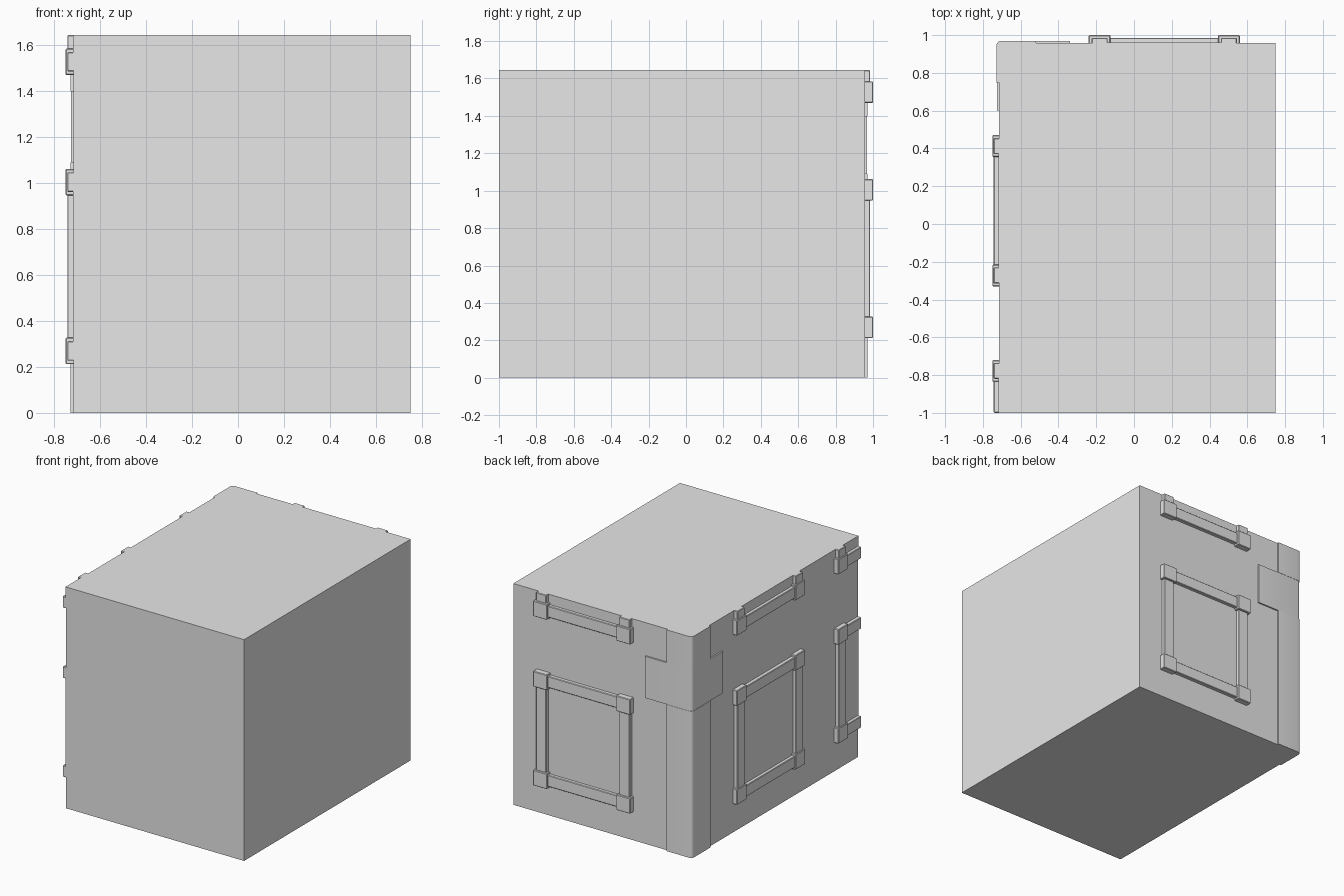
import bpy
import bmesh
from mathutils import Matrix, Vector

if "Cube" in bpy.data.objects:
    bpy.data.objects.remove(bpy.data.objects["Cube"], do_unlink=True)

stone = bpy.data.materials.new("stone_grey")
stone.use_nodes = True
grey = (0.8, 0.8, 0.8, 1)
stone.diffuse_color = grey
stone.node_tree.nodes["Principled BSDF"].inputs["Base Color"].default_value = grey

TOP = 1.645
WALL_X, WALL_Y = -0.715, 0.957
FRONT, LEFT = -1.0, 0.75


def build(name, boxes, bevel=0.0, segments=1):
    """Join axis-aligned boxes, each given as low and high corner."""
    bm = bmesh.new()
    for low, high in boxes:
        low, high = Vector(low), Vector(high)
        size = high - low
        if min(size) <= 0:
            continue
        place = Matrix.Translation((low + high) / 2) @ Matrix.Diagonal((*size, 1))
        bmesh.ops.create_cube(bm, size=1, matrix=place)
    mesh = bpy.data.meshes.new(name)
    bm.to_mesh(mesh)
    bm.free()
    mesh.materials.append(stone)
    obj = bpy.data.objects.new(name, mesh)
    bpy.context.collection.objects.link(obj)
    if bevel:
        mod = obj.modifiers.new("soft_edges", "BEVEL")
        mod.width = bevel
        mod.segments = segments
    return obj


def wall_box(side, u0, u1, z0, z1, depth):
    """A plate standing out from the back or right wall, trimmed to the block."""
    u0, z1 = max(u0, FRONT), min(z1, TOP)
    if side == "back":
        return (u0, WALL_Y - 0.01, z0), (u1, WALL_Y + depth, z1)
    return (WALL_X - depth, u0, z0), (WALL_X + 0.01, u1, z1)


def window(name, side, u, z, width=0.8, height=0.85):
    """Frame of four bars with raised corner blocks, and a thin pane."""
    block, bar, inset, rise = 0.115, 0.085, 0.015, 0.028
    u1, z1 = u + width, z + height
    parts = []
    for a in (u + inset, u1 - inset - bar):
        parts.append(wall_box(side, a, a + bar, z + 0.02, z1 - 0.02, rise))
    for b in (z + inset, z1 - inset - bar):
        parts.append(wall_box(side, u + 0.02, u1 - 0.02, b, b + bar, rise))
    for a in (u, u1 - block):
        for b in (z, z1 - block):
            parts.append(wall_box(side, a, a + block, b, b + block, 0.035 if side == "right" else 0.043))
    build(name + "_frame", parts, 0.004)
    build(name + "_pane", [wall_box(side, u + bar, u1 - bar, z + bar, z1 - bar, 0.003)])


# Main block
build("building_block", [((WALL_X, FRONT, 0), (LEFT, WALL_Y, TOP))])

# Windows on two storeys, trimmed at the top and front cuts
for storey, z in (("lower", 0.212), ("upper", 1.47)):
    window(storey + "_back_window", "back", -0.24, z)
    window(storey + "_right_window", "right", -0.33, z)
    window(storey + "_front_end_window", "right", -1.52, z)

# Corner pilaster with a wider stone band across it
for name, x, y, z0, z1, out in (
    ("lower_corner_pilaster", -0.52, 0.75, 0, 1.09, 0.013),
    ("corner_band_stone", -0.34, 0.6, 1.09, 1.4, 0.011),
    ("upper_corner_pilaster", -0.52, 0.75, 1.4, TOP, 0.013),
):
    corner = build(name, [((WALL_X - out, y, z0), (x, WALL_Y + out, z1))])

    # Round only the outer vertical corner
    bm = bmesh.new()
    bm.from_mesh(corner.data)
    edges = [e for e in bm.edges
             if all(v.co.x < WALL_X and v.co.y > WALL_Y for v in e.verts)]
    bmesh.ops.bevel(bm, geom=edges, offset=0.025, segments=4, profile=0.5, affect="EDGES")
    bm.to_mesh(corner.data)
    bm.free()
    bpy.ops.object.select_all(action="DESELECT")
    corner.select_set(True)
    bpy.context.view_layer.objects.active = corner
    bpy.ops.object.shade_smooth_by_angle()
